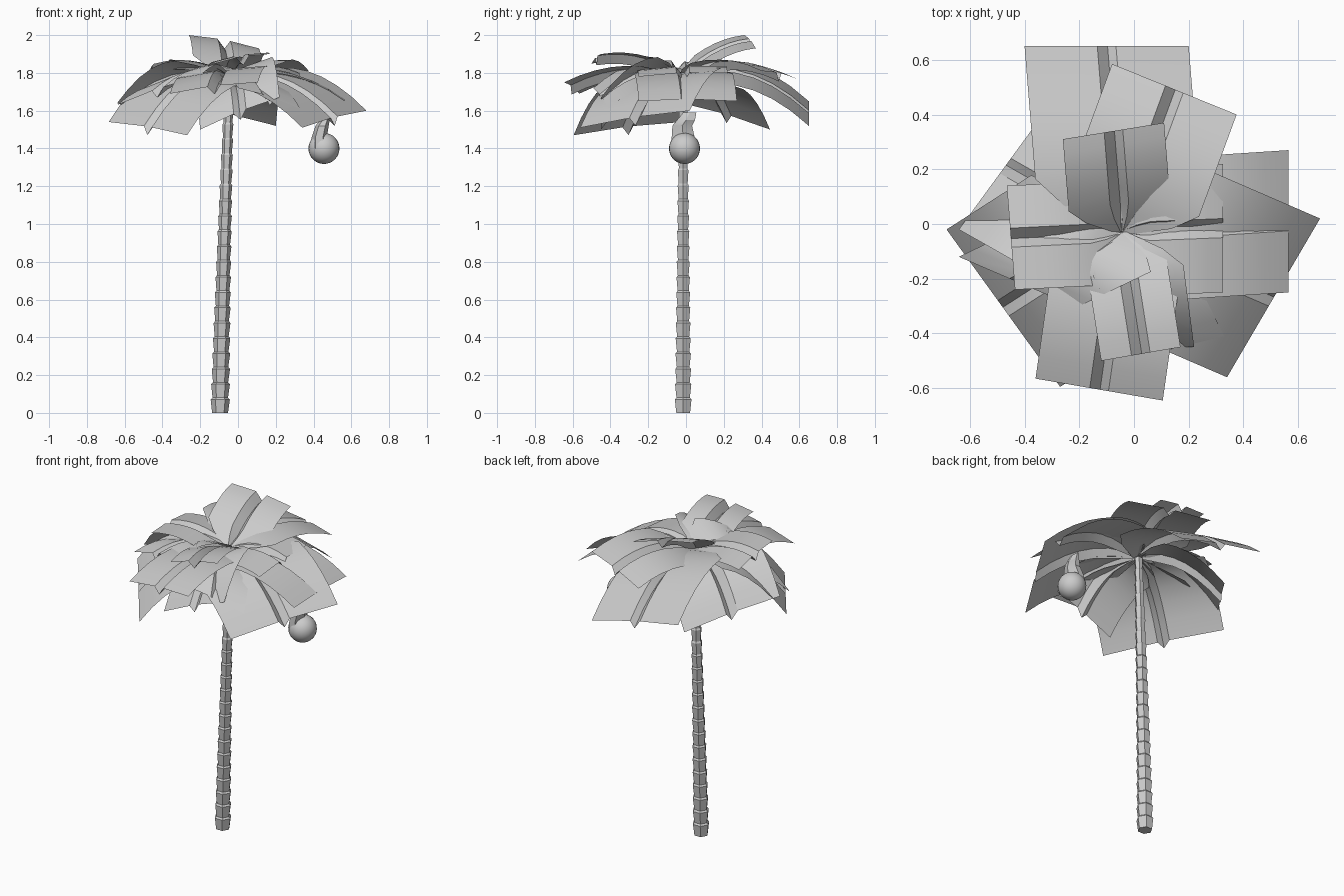
import bpy, bmesh, math
from mathutils import Vector

cube = bpy.data.objects.get("Cube")
if cube:
    bpy.data.objects.remove(cube, do_unlink=True)

grey = bpy.data.materials.new("plain grey")
grey.use_nodes = True
colour = (0.6, 0.6, 0.6, 1)
grey.diffuse_color = colour
grey.node_tree.nodes["Principled BSDF"].inputs["Base Color"].default_value = colour


def finish(name, bm, angle):
    mesh = bpy.data.meshes.new(name)
    bm.to_mesh(mesh)
    bm.free()
    mesh.materials.append(grey)
    obj = bpy.data.objects.new(name, mesh)
    bpy.context.collection.objects.link(obj)
    bpy.ops.object.select_all(action="DESELECT")
    obj.select_set(True)
    bpy.context.view_layer.objects.active = obj
    bpy.ops.object.shade_smooth_by_angle(angle=math.radians(angle))


def skin(bm, rows, closed=False):
    """Bridge rows of points with quads."""
    verts = [[bm.verts.new(p) for p in row] for row in rows]
    n = len(rows[0])
    for a, b in zip(verts, verts[1:]):
        for i in range(n if closed else n - 1):
            j = (i + 1) % n
            bm.faces.new((a[i], a[j], b[j], b[i]))
    return verts


def ring(x, y, z, rx, ry, sides=6):
    return [(x + rx * math.cos(math.tau * i / sides),
             y + ry * math.sin(math.tau * i / sides), z) for i in range(sides)]


# Trunk: stacked segments, each flaring upward
bm = bmesh.new()
count = 22
rows = []
for k in range(count):
    for step, flare in ((0, 0.84), (0.88, 1.04)):
        t = (k + step) / count
        radius = (0.05 - 0.026 * t) * flare
        rows.append(ring(-0.095 + 0.05 * t ** 1.2, -0.015, 1.78 * t, radius, radius))
rings = skin(bm, rows, True)
bm.faces.new(rings[0][::-1])
bm.faces.new(rings[-1])
finish("trunk", bm, 20)

# Fronds: arched sheets with a sunken midrib, fanning out from the crown
CROWN = Vector((-0.045, -0.03, 1.78))


def frond(name, left, right, arch, steps=7):
    left, right = Vector(left), Vector(right)
    tip, side = (left + right) / 2, (right - left) / 2
    rib = 0.035 / side.length
    bm = bmesh.new()
    rows = []
    for k in range(steps + 1):
        t = k / steps
        spread = 0.1 + 0.9 * min(1, t / 0.25) ** 0.8
        centre = CROWN.lerp(tip, t) + Vector((0, 0, 4 * arch * t * (1 - t)))
        row = []
        for u, sink in ((-1, 0.01), (-rib, 0), (rib * 0.1, 0.045), (rib, 0), (1, 0.01)):
            row.append(centre + side * u * spread - Vector((0, 0, sink * spread)))
        rows.append(row)
    skin(bm, rows)
    bm.normal_update()
    if sum(f.normal.z for f in bm.faces) < 0:
        bmesh.ops.reverse_faces(bm, faces=bm.faces[:])
    finish(name, bm, 30)


for name, left, right, arch in (
    ("low_back_frond", (-.40, .65, 1.66), (.20, .65, 1.53), .11),
    ("low_back_right_frond", (-.64, -.02, 1.65), (-.30, .445, 1.51), .10),
    ("low_front_right_frond", (-.27, -.595, 1.48), (-.685, -.02, 1.55), .11),
    ("low_front_left_frond", (.34, -.56, 1.52), (.68, .02, 1.61), .09),
    ("low_front_frond", (-.20, -.45, 1.51), (.22, -.45, 1.68), .10),
    ("left_frond", (.565, -.25, 1.66), (.565, .27, 1.66), .08),
    ("back_left_frond", (-.08, .585, 1.78), (.375, .40, 1.82), .07),
    ("front_frond", (-.36, -.565, 1.70), (.105, -.645, 1.76), .06),
    ("front_left_frond", (0, -.49, 1.73), (.33, -.41, 1.62), .07),
    ("right_frond", (-.21, -.305, 1.79), (-.64, -.12, 1.64), .07),
    ("short_left_frond", (.325, -.25, 1.79), (.325, .22, 1.81), .045),
    ("short_right_frond", (-.465, .14, 1.83), (-.435, -.24, 1.86), .045),
    ("short_front_frond", (-.12, -.50, 1.86), (.17, -.45, 1.91), .045),
    ("top_frond", (-.26, .31, 2.01), (.11, .37, 1.94), .04),
):
    frond(name, left, right, arch)

# Hanging fruit
bm = bmesh.new()
bmesh.ops.create_uvsphere(bm, u_segments=24, v_segments=16, radius=0.082)
bmesh.ops.translate(bm, verts=bm.verts, vec=(0.455, -0.008, 1.4))
finish("fruit", bm, 60)

# Husk: a flattened, crumpled cap leading up from the fruit
bm = bmesh.new()
skin(bm, [ring(*row) for row in (
    (0.43, -0.01, 1.40, 0.04, 0.08), (0.43, -0.015, 1.46, 0.04, 0.07),
    (0.445, -0.02, 1.52, 0.035, 0.06), (0.46, 0.0, 1.55, 0.025, 0.055),
    (0.46, 0.02, 1.59, 0.01, 0.04))], True)
finish("husk", bm, 25)
